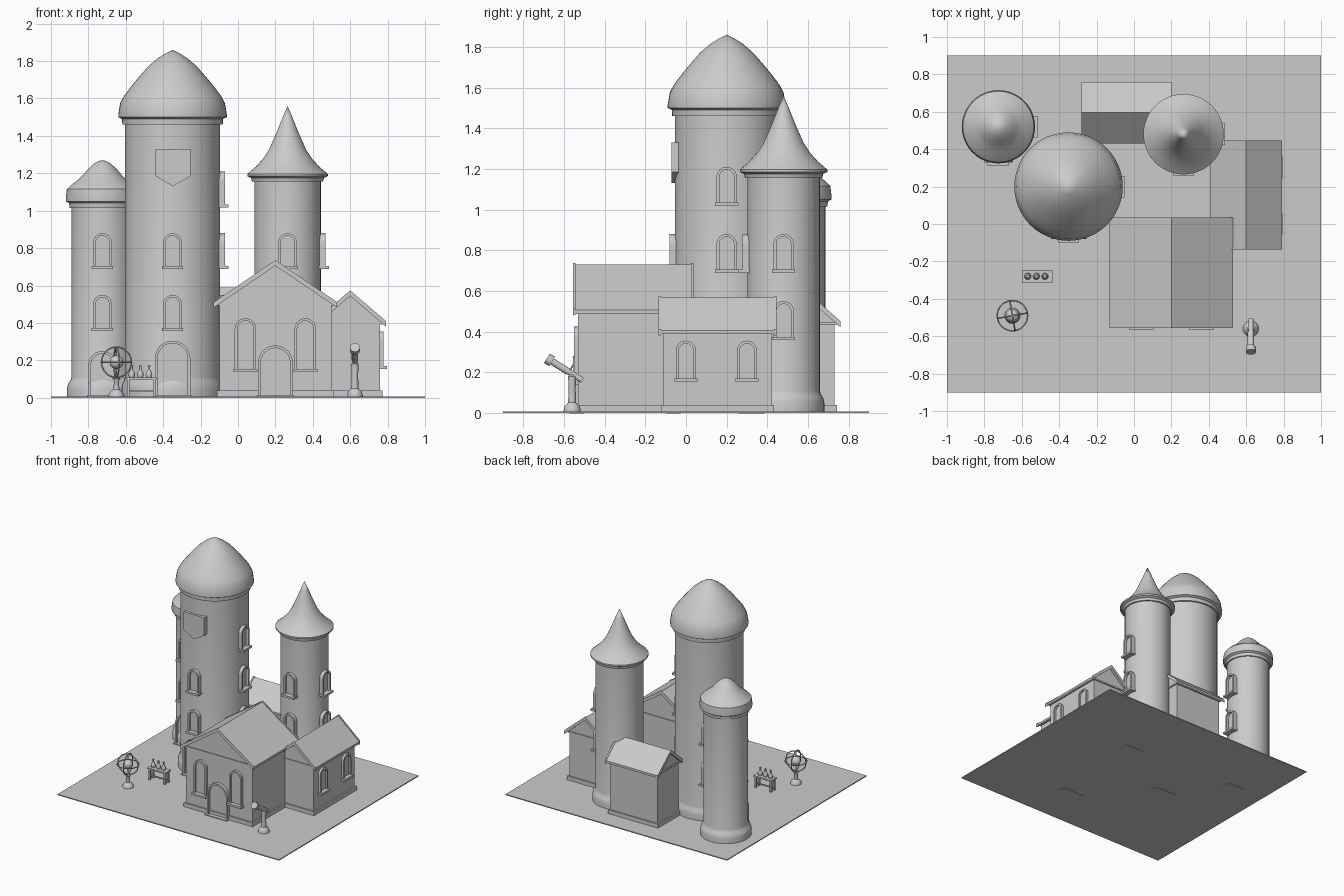
import bpy, bmesh, math
from mathutils import Matrix, Vector

cube = bpy.data.objects.get("Cube")
if cube:
    bpy.data.objects.remove(cube, do_unlink=True)

stone = bpy.data.materials.new("stone_grey")
stone.use_nodes = True
GREY = (0.6, 0.6, 0.6, 1)
stone.diffuse_color = GREY
stone.node_tree.nodes["Principled BSDF"].inputs["Base Color"].default_value = GREY


def finish(name, bm, smooth=False, matrix=None):
    bmesh.ops.recalc_face_normals(bm, faces=bm.faces)
    mesh = bpy.data.meshes.new(name)
    bm.to_mesh(mesh)
    bm.free()
    mesh.materials.append(stone)
    ob = bpy.data.objects.new(name, mesh)
    bpy.context.collection.objects.link(ob)
    if matrix:
        ob.matrix_world = matrix
    if smooth:
        bpy.ops.object.select_all(action='DESELECT')
        ob.select_set(True)
        bpy.context.view_layer.objects.active = ob
        bpy.ops.object.shade_smooth_by_angle(angle=math.radians(35))
    return ob


def box(name, lo, hi, matrix=None):
    bm = bmesh.new()
    lo, hi = Vector(lo), Vector(hi)
    bmesh.ops.create_cube(bm, size=1)
    for v in bm.verts:
        v.co = (lo + hi) / 2 + v.co * (hi - lo)
    return finish(name, bm, matrix=matrix)


def lathe(name, profile, matrix, steps=48):
    bm = bmesh.new()
    rings = []
    for r, z in profile:
        rings.append([bm.verts.new((r * math.cos(2 * math.pi * i / steps),
                                    r * math.sin(2 * math.pi * i / steps), z)) for i in range(steps)])
    for a, b in zip(rings, rings[1:]):
        for i in range(steps):
            j = (i + 1) % steps
            bm.faces.new((a[i], a[j], b[j], b[i]))
    bm.faces.new(rings[0])
    bm.faces.new(rings[-1])
    bmesh.ops.remove_doubles(bm, verts=bm.verts, dist=1e-5)
    return finish(name, bm, True, matrix)


def prism(name, points, y0, y1, matrix=None):
    # Extrude an outline in the xz plane from y0 to y1
    bm = bmesh.new()
    face = bm.faces.new([bm.verts.new((x, y0, z)) for x, z in points])
    ext = bmesh.ops.extrude_face_region(bm, geom=[face])
    for v in ext["geom"]:
        if isinstance(v, bmesh.types.BMVert):
            v.co.y = y1
    return finish(name, bm, matrix=matrix)


def arch(w, h, z0=0.0, steps=12):
    r = w / 2
    top = [(r * math.cos(math.pi * i / steps), h - r + r * math.sin(math.pi * i / steps))
           for i in range(steps + 1)]
    return [(r, z0)] + top + [(-r, z0)]


def opening(name, x, y, z, w, h, turn=0, door=False, depth=0.025):
    # Arched panel, raised frame and sill; outward is local -y
    m = Matrix.Translation((x, y, z)) @ Matrix.Rotation(turn, 4, 'Z')
    t = 0.014
    inner, outer = arch(w - 2 * t, h - t), arch(w, h)
    prism(name + "_panel", inner, -0.004, 0.03, m)
    bm = bmesh.new()
    loops = [[bm.verts.new((px, d, pz)) for px, pz in pts]
             for pts, d in ((outer, 0.03), (outer, -depth), (inner, -depth), (inner, 0.03))]
    for a, b in zip(loops, loops[1:]):
        for i in range(len(a) - 1):
            bm.faces.new((a[i], a[i + 1], b[i + 1], b[i]))
    finish(name + "_frame", bm, matrix=m)
    s = w / 2 + 0.007
    box(name + "_sill", (-s, -depth - 0.018, -0.002), (s, 0.03, 0.014), m)


RIGHT = math.pi / 2


def tower(name, x, y, r, top, flare, roof, door_w, door_h, front, side):
    at = Matrix.Translation((x, y, 0))
    lathe(name + "_shaft", [(r + flare, 0), (r + flare, .05), (r + flare * .75, .075),
                            (r + flare * .25, .09), (r, .11), (r, top)], at)
    lathe(name + "_roof", roof, at)
    opening(name + "_door", x, y - r, 0, door_w, door_h, door=True)
    for i, z in enumerate(front):
        opening(f"{name}_front_window_{i}", x, y - r, z, .1, .19)
    for i, z in enumerate(side):
        opening(f"{name}_side_window_{i}", x + r, y, z, .1, .19, RIGHT)


def house(name, x, y, w, length, eave, ridge, turn=0):
    # Gabled house with the ridge along local y
    m = Matrix.Translation((x, y, 0)) @ Matrix.Rotation(turn, 4, 'Z')
    a, b, o, t = w / 2, length / 2, 0.03, 0.018
    slope = (ridge - eave) / (a + o)
    wall = ridge - t - slope * a
    prism(name + "_walls", [(-a, 0), (a, 0), (a, wall), (0, ridge - t), (-a, wall)], -b, b, m)
    box(name + "_plinth", (-a - .012, -b - .012, 0), (a + .012, b + .012, .04), m)
    box(name + "_cornice", (-a - .012, -b - .008, eave - .012), (a + .012, b + .008, eave), m)

    def chevron(part, lift, y0, y1, drop):
        e = a + o
        prism(name + part, [(-e, eave + lift), (0, ridge + lift), (e, eave + lift),
                            (e, eave - drop), (0, ridge - drop), (-e, eave - drop)], y0, y1, m)
    chevron("_roof", 0, -b - .02, b + .02, t)
    for s in (-1, 1):
        chevron("_gable_trim", .006, s * (b + .014), s * (b + .026), t + .006)


# Ground
box("ground_slab", (-1, -.9, 0), (1, .9, .008))

# Towers
tower("main_tower", -.35, .2, .255, 1.49, .018,
      [(.25, 1.46), (.268, 1.46), (.27, 1.49), (.29, 1.5), (.29, 1.515), (.28, 1.575), (.262, 1.61),
       (.225, 1.66), (.18, 1.715), (.13, 1.772), (.08, 1.815), (.04, 1.84), (0, 1.86)],
      .19, .305, (.36, .69), (.36, .69, 1.02))
tower("small_tower", -.725, .52, .165, 1.03, .025,
      [(.16, 1.015), (.175, 1.015), (.178, 1.04), (.195, 1.05), (.196, 1.065), (.19, 1.115), (.165, 1.14),
       (.125, 1.17), (.1, 1.195), (.075, 1.225), (.045, 1.252), (.02, 1.266), (0, 1.27)],
      .15, .25, (.36, .69), (.36, .69))
tower("spire_tower", .265, .48, .178, 1.18, .022,
      [(.17, 1.155), (.19, 1.155), (.195, 1.175), (.215, 1.185), (.215, 1.197), (.17, 1.235),
       (.13, 1.28), (.1, 1.325), (.06, 1.415), (.03, 1.49), (0, 1.56)],
      .15, .25, (.36, .69), (.36, .69))

# Shield plate on the main tower
prism("shield_plate", [(-.44, 1.33), (-.255, 1.33), (-.255, 1.185), (-.348, 1.13), (-.44, 1.185)], -.072, -.035)

# Houses
house("hall", .2, -.26, .6, .54, .505, .73)
house("east_wing", .6, .155, .32, .53, .405, .568)
house("back_annex", -.04, .595, .27, .43, .445, .59, RIGHT)
opening("hall_door", .2, -.53, 0, .185, .28, door=True)
for x in (.04, .36):
    opening("hall_window", x, -.53, .14, .115, .285, depth=.02)
for y in (0, .3):
    opening("east_wing_window", .76, y, .155, .1, .2, RIGHT, depth=.018)

# Telescope on a pedestal
lathe("telescope_stand", [(.042, 0), (.042, .015), (.036, .035), (.02, .05), (.017, .12), (.02, .18), (0, .2)],
      Matrix.Translation((.625, -.56, 0)), 24)
tube = Matrix.Translation((.625, -.51, .16)) @ Matrix.Rotation(math.radians(58), 4, 'X')
lathe("telescope_tube", [(.014, 0), (.014, .08), (.017, .08), (.017, .175), (.027, .175), (.027, .205)], tube, 24)

# Armillary sphere
centre = Matrix.Translation((-.65, -.49, .19))
lathe("armillary_stand", [(.042, 0), (.042, .015), (.034, .03), (.016, .045), (.013, .09), (.022, .105), (0, .108)],
      Matrix.Translation((-.65, -.49, 0)), 24)
lathe("armillary_globe", [(.036 * math.sin(math.pi * i / 12), -.036 * math.cos(math.pi * i / 12))
                          for i in range(13)], centre, 24)
rings = {"horizon_ring": Matrix(), "front_ring": Matrix.Rotation(math.radians(10), 4, 'Z') @ Matrix.Rotation(RIGHT, 4, 'X'),
         "side_ring": Matrix.Rotation(math.radians(10), 4, 'Z') @ Matrix.Rotation(RIGHT, 4, 'Y')}
for name, rot in rings.items():
    bpy.ops.mesh.primitive_torus_add(major_radius=.081, minor_radius=.004, major_segments=40, minor_segments=8)
    ring = bpy.context.object
    ring.name = name
    ring.matrix_world = centre @ rot
    ring.data.materials.append(stone)
    bpy.ops.object.shade_smooth()
lathe("armillary_axis", [(.004, -.085), (.004, .085)], centre, 12)

# Table with three bottles
box("table_top", (-.6, -.315, .097), (-.435, -.245, .108))
for x in (-.587, -.448):
    for y in (-.302, -.258):
        box("table_leg", (x - .007, y - .007, 0), (x + .007, y + .007, .1))
    box("table_stretcher", (x - .004, -.302, .03), (x + .004, -.258, .04))
box("table_rail", (-.587, -.284, .03), (-.448, -.276, .04))
for x in (-.568, -.522, -.476):
    lathe("bottle", [(.013, 0), (.018, .012), (.015, .028), (.006, .042), (.006, .058), (.009, .064)],
          Matrix.Translation((x, -.28, .108)), 16)
